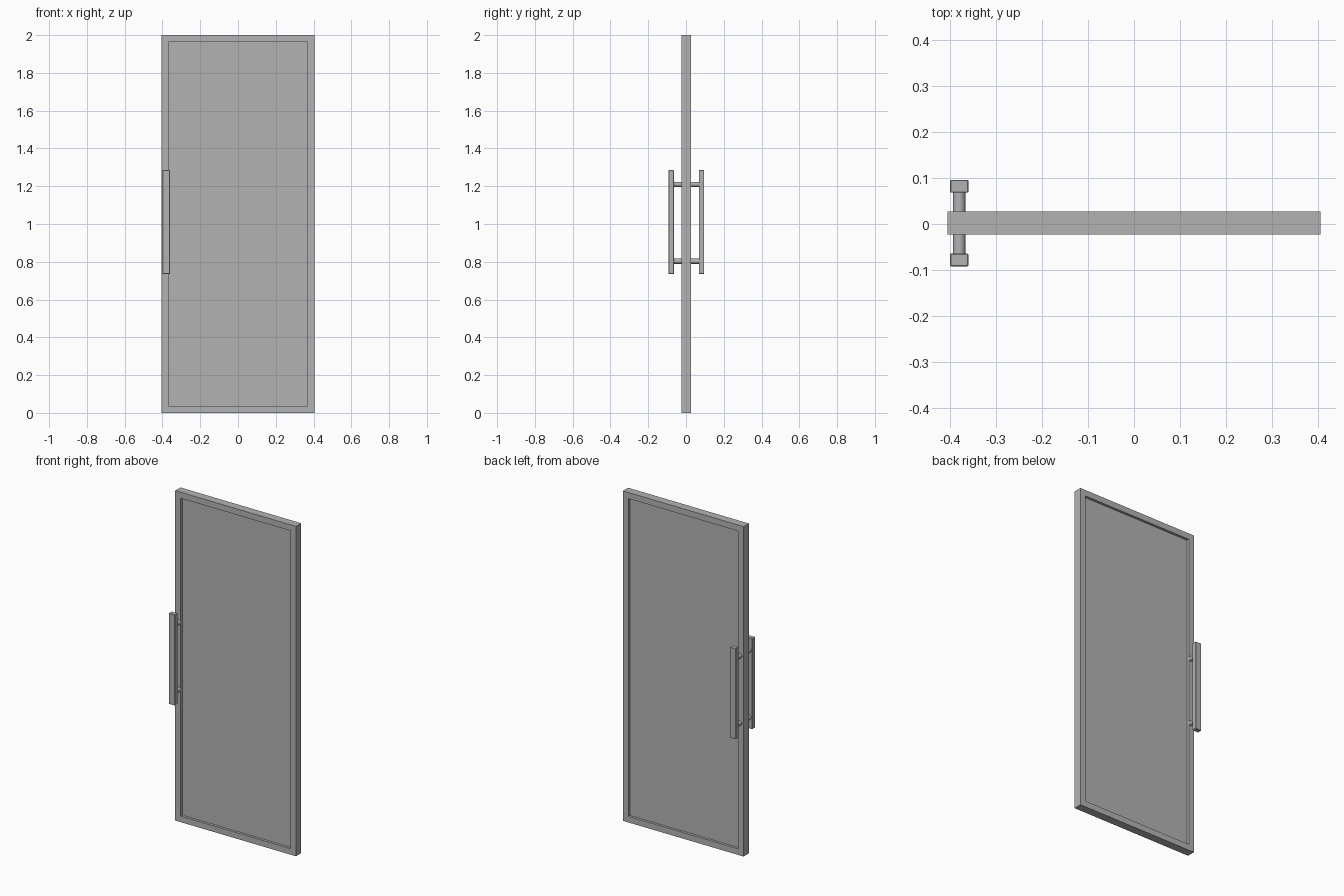
import bpy
import bmesh
from mathutils import Matrix, Vector

if "Cube" in bpy.data.objects:
    bpy.data.objects.remove(bpy.data.objects["Cube"])

grey = bpy.data.materials.new("satin_grey")
grey.use_nodes = True
grey.diffuse_color = (0.45, 0.45, 0.45, 1)
grey.node_tree.nodes["Principled BSDF"].inputs["Base Color"].default_value = grey.diffuse_color

MID = 0.002  # depth centre of the door leaf


def finish(name, bm):
    bmesh.ops.recalc_face_normals(bm, faces=bm.faces)
    mesh = bpy.data.meshes.new(name)
    bm.to_mesh(mesh)
    bm.free()
    mesh.materials.append(grey)
    obj = bpy.data.objects.new(name, mesh)
    bpy.context.collection.objects.link(obj)
    return obj


def box(name, centre, size, bevel=0):
    bm = bmesh.new()
    bmesh.ops.create_cube(bm, size=1, matrix=Matrix.Translation(centre) @ Matrix.Diagonal((*size, 1)))
    obj = finish(name, bm)
    if bevel:
        mod = obj.modifiers.new("soft_edges", "BEVEL")
        mod.width, mod.segments = bevel, 1
    return obj


def post(name, centre, radius, length):
    bm = bmesh.new()
    turn = Matrix.Rotation(1.5707963, 4, "X")
    bmesh.ops.create_cone(bm, cap_ends=True, segments=24, radius1=radius, radius2=radius,
                          depth=length, matrix=Matrix.Translation(centre) @ turn)
    obj = finish(name, bm)
    bpy.context.view_layer.objects.active = obj
    obj.select_set(True)
    bpy.ops.object.shade_smooth_by_angle()
    obj.select_set(False)


# Door leaf: both broad faces inset and sunk to leave a raised frame
bm = bmesh.new()
bmesh.ops.create_cube(bm, size=1, matrix=Matrix.Translation((0, MID, 1)) @ Matrix.Diagonal((0.81, 0.05, 2, 1)))
bm.normal_update()
for face in [f for f in bm.faces if abs(f.normal.y) > 0.9]:
    normal = face.normal.copy()
    bmesh.ops.inset_region(bm, faces=[face], thickness=0.052)
    panel = bmesh.ops.extrude_discrete_faces(bm, faces=[face])["faces"][0]
    bmesh.ops.translate(bm, verts=panel.verts, vec=normal * -0.015)
finish("door_leaf", bm)

# Pull handle on each side, held by two round posts
for side, sign in (("front", -1), ("back", 1)):
    box(side + "_handle_bar", Vector((-0.38, MID + sign * 0.08, 1.01)), (0.04, 0.028, 0.55), 0.002)
    for level, z in (("lower", 0.803), ("upper", 1.21)):
        post(f"{side}_{level}_post", Vector((-0.38, MID + sign * 0.046, z)), 0.0135, 0.046)
